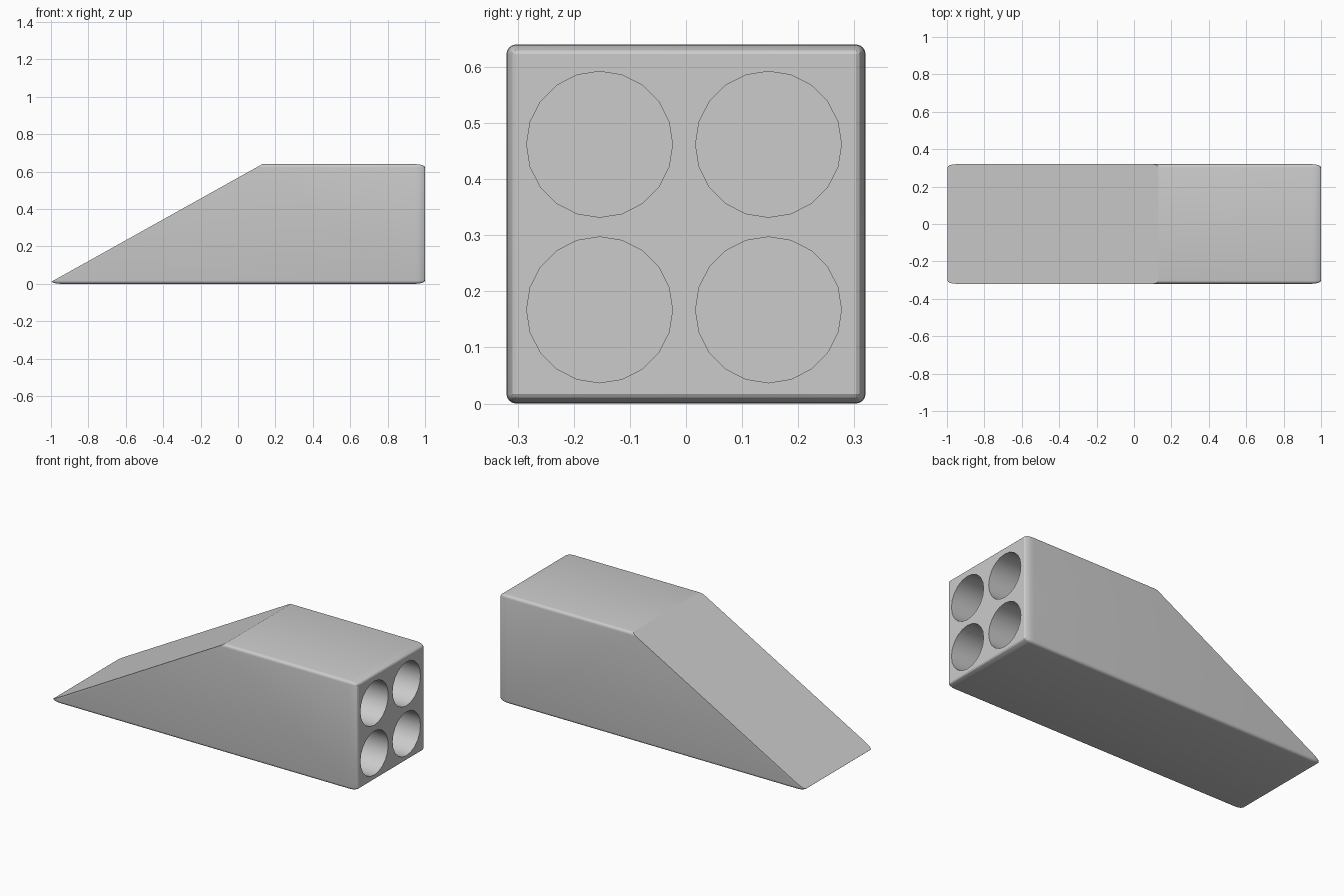
import bpy
import bmesh
import math
from mathutils import Matrix, Vector

default = bpy.data.objects.get("Cube")
if default:
    bpy.data.objects.remove(default, do_unlink=True)

LENGTH, WIDTH, HEIGHT = 2.0, 0.64, 0.64
HOLE_RADIUS, HOLE_DEPTH = 0.13, 0.5

grey = bpy.data.materials.new("light_grey")
grey.use_nodes = True
colour = (0.6, 0.6, 0.6, 1)
grey.diffuse_color = colour
grey.node_tree.nodes["Principled BSDF"].inputs["Base Color"].default_value = colour


def add_object(name, bm):
    mesh = bpy.data.meshes.new(name)
    bm.to_mesh(mesh)
    bm.free()
    mesh.materials.append(grey)
    obj = bpy.data.objects.new(name, mesh)
    bpy.context.collection.objects.link(obj)
    return obj


# Body: a soft-edged block, stretched lengthwise
bm = bmesh.new()
bmesh.ops.create_cube(bm, size=1)
bmesh.ops.bevel(bm, geom=bm.edges[:], offset=0.027, segments=4,
                profile=0.5, affect='EDGES')
bmesh.ops.scale(bm, vec=(LENGTH, WIDTH, HEIGHT), verts=bm.verts)
bmesh.ops.translate(bm, vec=(0, 0, HEIGHT / 2), verts=bm.verts)

# Ramp: slice the upper corner off and close the cut
ramp_foot, ramp_top = Vector((-1, 0, 0.01)), Vector((0.13, 0, HEIGHT))
slope = ramp_top - ramp_foot
normal = Vector((-slope.z, 0, slope.x)).normalized()
bmesh.ops.bisect_plane(bm, geom=bm.verts[:] + bm.edges[:] + bm.faces[:],
                       plane_co=ramp_foot, plane_no=normal, clear_outer=True)
bmesh.ops.holes_fill(bm, edges=[e for e in bm.edges if e.is_boundary])
bmesh.ops.recalc_face_normals(bm, faces=bm.faces)
body = add_object("ramp_block", bm)

# Four round sockets in the tall end
bm = bmesh.new()
overlap = 0.1
for y in (-0.154, 0.147):
    for z in (0.167, 0.462):
        centre = Vector((LENGTH / 2 + (overlap - HOLE_DEPTH) / 2, y, z))
        bmesh.ops.create_cone(
            bm, cap_ends=True, segments=20, radius1=HOLE_RADIUS,
            radius2=HOLE_RADIUS, depth=HOLE_DEPTH + overlap,
            matrix=Matrix.Translation(centre) @ Matrix.Rotation(math.pi / 2, 4, 'Y'))
cutter = add_object("socket_cutter", bm)
cutter.hide_render = True

cut = body.modifiers.new("sockets", 'BOOLEAN')
cut.operation = 'DIFFERENCE'
cut.solver = 'EXACT'
cut.object = cutter

for obj in bpy.context.selected_objects:
    obj.select_set(False)
bpy.context.view_layer.objects.active = body
body.select_set(True)
bpy.ops.object.modifier_apply(modifier=cut.name)
bpy.data.objects.remove(cutter, do_unlink=True)

# Smooth rounded edges and socket walls, crisp ramp and rims
bpy.ops.object.shade_smooth_by_angle(angle=math.radians(28))
